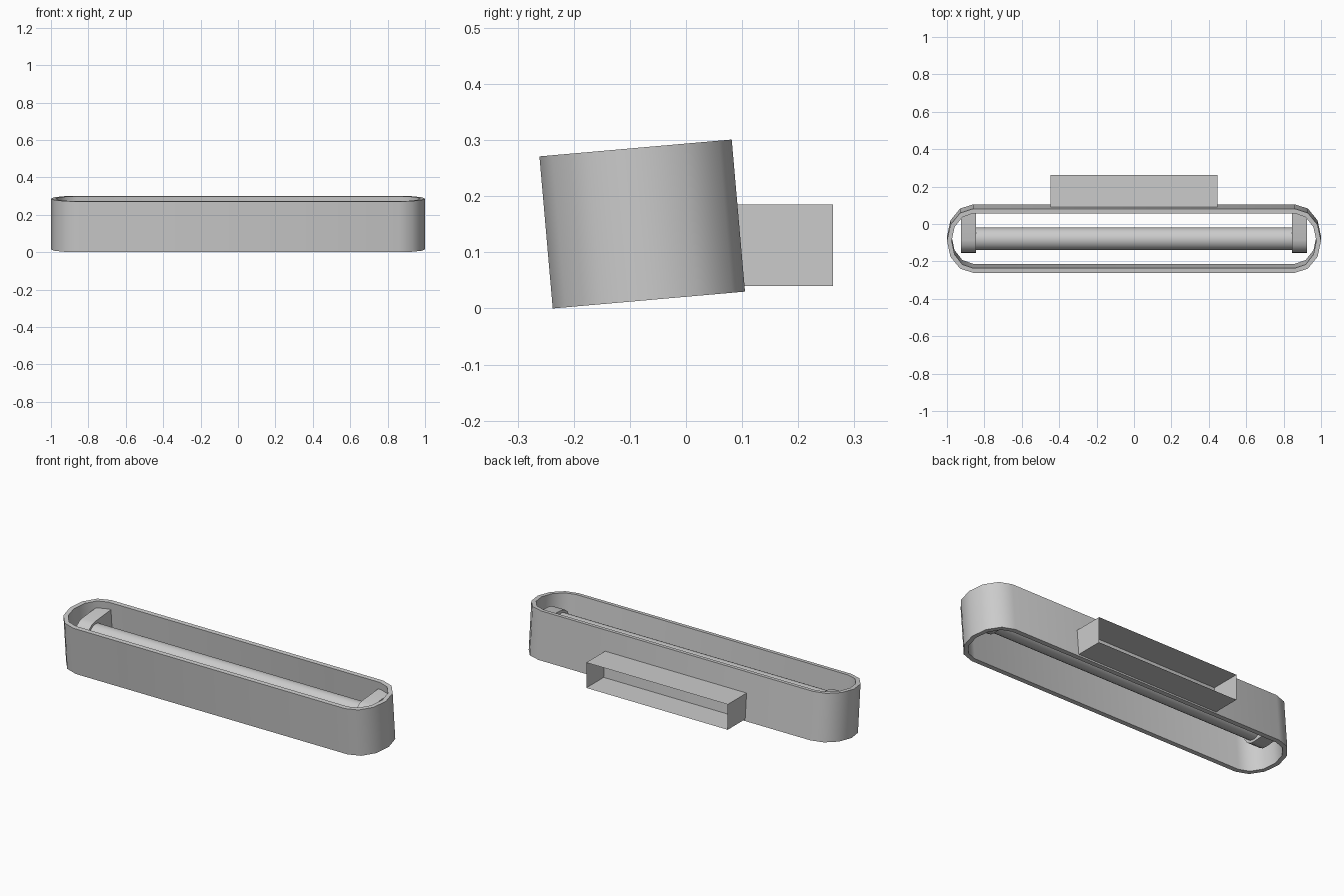
import bpy, bmesh
from math import sin, cos, pi, radians
from mathutils import Matrix

if "Cube" in bpy.data.objects:
    bpy.data.objects.remove(bpy.data.objects["Cube"])

# Shared tilt of the lamp head: local origin at the shade centre
TILT = Matrix.Translation((0, -0.078, 0.1505)) @ Matrix.Rotation(radians(5), 4, 'X')


def finish(name, bm, matrix=None, smooth=None):
    if matrix:
        bm.transform(matrix)
    mesh = bpy.data.meshes.new(name)
    bm.to_mesh(mesh)
    bm.free()
    obj = bpy.data.objects.new(name, mesh)
    bpy.context.collection.objects.link(obj)
    if smooth:
        bpy.ops.object.select_all(action='DESELECT')
        obj.select_set(True)
        bpy.context.view_layer.objects.active = obj
        bpy.ops.object.shade_smooth_by_angle(angle=radians(smooth))
    return obj


def stadium(rx, ry, z, straight=0.86, seg=6):
    pts = []
    for side in (1, -1):
        for i in range(seg + 1):
            a = -pi / 2 + pi * i / seg
            pts.append((side * (straight + rx * cos(a)), side * ry * sin(a), z))
    return pts


# Shade: open stadium-shaped band with a constant wall
T, H = 0.025, 0.136
bm = bmesh.new()
loops = [[bm.verts.new(p) for p in stadium(0.14 - t, 0.172 - t, z)]
         for t, z in ((0, -H), (0, H), (T, H), (T, -H))]
n = len(loops[0])
for k in range(4):
    a, b = loops[k], loops[(k + 1) % 4]
    for i in range(n):
        j = (i + 1) % n
        bm.faces.new((a[i], a[j], b[j], b[i]))
bmesh.ops.recalc_face_normals(bm, faces=bm.faces)
finish("shade", bm, TILT, 40)

# Light tube between the two holders
TUBE_V = 0.02
bm = bmesh.new()
bmesh.ops.create_cone(bm, cap_ends=True, segments=24, radius1=0.06, radius2=0.06, depth=1.7)
bm.transform(Matrix.Translation((0, 0, TUBE_V)) @ Matrix.Rotation(pi / 2, 4, 'Y'))
finish("light_tube", bm, TILT, 40)

# Tube holders: D-shaped blocks, round in front, flat against the back wall
R, BACK, SEG = 0.075, 0.146, 8
profile = [(BACK, R)] + [(-R * sin(pi * i / SEG), R * cos(pi * i / SEG))
                         for i in range(SEG + 1)] + [(BACK, -R)]
for side, label in ((-1, "left"), (1, "right")):
    bm = bmesh.new()
    face = bm.faces.new([bm.verts.new((side * 0.845, y, z + TUBE_V)) for y, z in profile])
    ext = bmesh.ops.extrude_face_region(bm, geom=[face], use_keep_orig=True)
    bmesh.ops.translate(bm, vec=(side * 0.08, 0, 0),
                        verts=[g for g in ext["geom"] if isinstance(g, bmesh.types.BMVert)])
    bmesh.ops.recalc_face_normals(bm, faces=bm.faces)
    finish(label + "_tube_holder", bm, TILT, 40)

# Wall mount: thin box, open toward the wall and against the shade
bm = bmesh.new()
bmesh.ops.create_cube(bm, size=1)
bm.transform(Matrix.Translation((0, 0.175, 0.1125)) @ Matrix.Diagonal((0.895, 0.174, 0.145, 1)))
bm.normal_update()
bmesh.ops.delete(bm, geom=[f for f in bm.faces if abs(f.normal.y) > 0.9], context='FACES_ONLY')
finish("wall_mount", bm)
